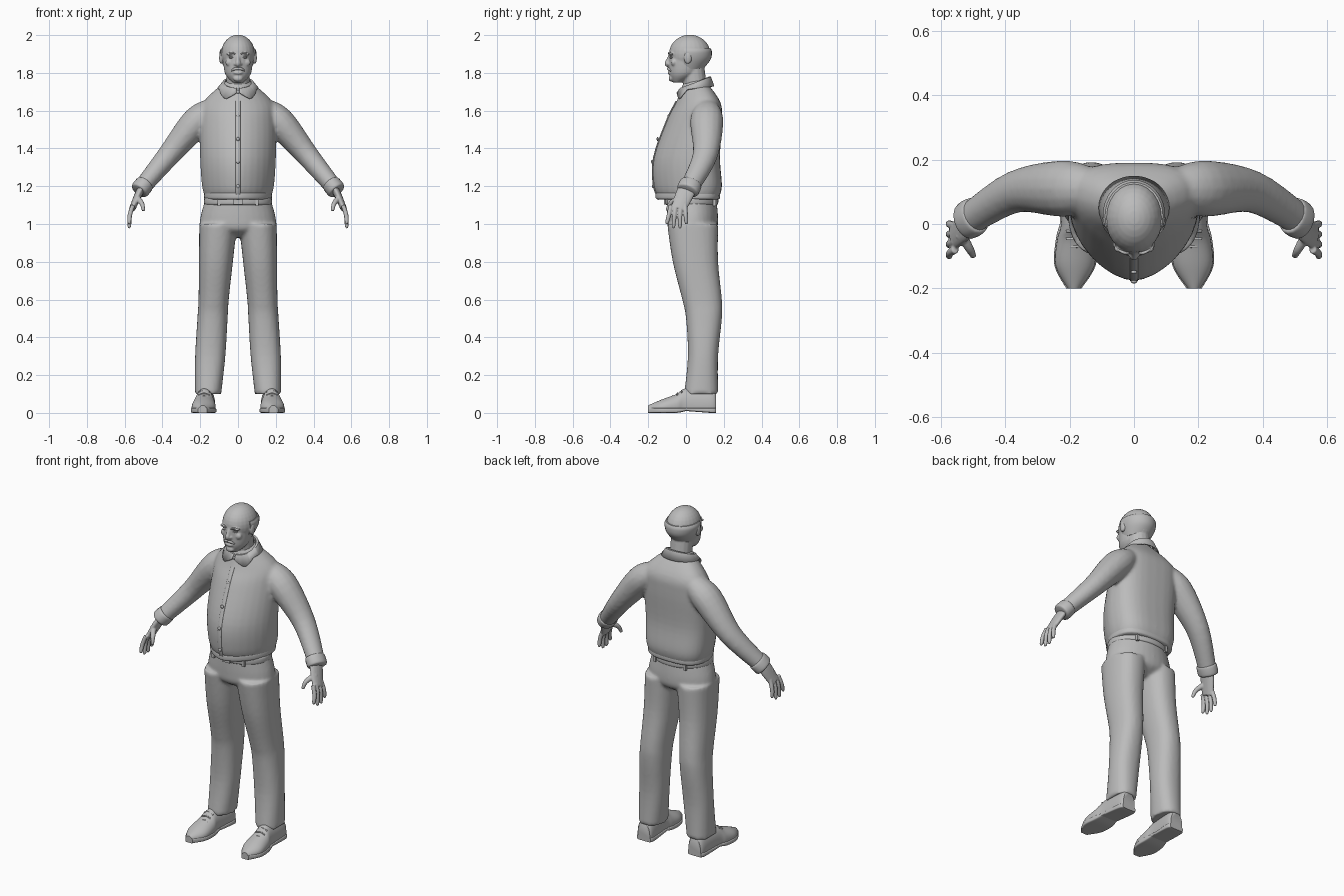
import bpy, bmesh
from math import sin, cos, pi, copysign
from mathutils import Vector, Matrix

if "Cube" in bpy.data.objects:
    bpy.data.objects.remove(bpy.data.objects["Cube"], do_unlink=True)

clay = bpy.data.materials.new("plain grey")
clay.use_nodes = True
clay.diffuse_color = (.5, .5, .5, 1)
clay.node_tree.nodes["Principled BSDF"].inputs["Base Color"].default_value = clay.diffuse_color


def smooth_rows(rows, steps=5):
    """Pass a smooth spline through rows of numbers."""
    result = []
    for i in range(len(rows) - 1):
        before, start = rows[max(i - 1, 0)], rows[i]
        end, after = rows[i + 1], rows[min(i + 2, len(rows) - 1)]
        for k in range(steps):
            t = k / steps
            result.append([
                b + t / 2 * (c - a + t * (2 * a - 5 * b + 4 * c - d + t * (3 * (b - c) + d - a)))
                for a, b, c, d in zip(before, start, end, after)])
    return result + [list(rows[-1])]


def skin(bm, rings):
    """Bridge closed rings of points and cap both ends."""
    loops = [[bm.verts.new(point) for point in ring] for ring in rings]
    for lower, upper in zip(loops, loops[1:]):
        for i in range(len(lower)):
            bm.faces.new((lower[i - 1], lower[i], upper[i], upper[i - 1]))
    bm.faces.new(loops[0])
    bm.faces.new(loops[-1])


def loft(bm, rows, near=2, far=2, wide=.5, centre=lambda t: 0, lengthwise=False, sides=32):
    """Rows are (position, half width, near edge, far edge) of rounded outlines."""
    rings = []
    for t, half, start, end in smooth_rows(rows):
        middle = start + (end - start) * wide
        ring = []
        for i in range(sides):
            c, s = cos(2 * pi * i / sides), sin(2 * pi * i / sides)
            power = 2 / (far if s > 0 else near)
            reach = end - middle if s > 0 else middle - start
            across = centre(t) + half * copysign(abs(c) ** power, c)
            along = middle + reach * copysign(abs(s) ** power, s)
            ring.append((across, t, along) if lengthwise else (across, along, t))
        rings.append(ring)
    skin(bm, rings)


def band(bm, bottom, top, half, front, back, edge=.008, **shape):
    """A raised strip around the body with softened edges."""
    loft(bm, [(bottom, half - edge, front + edge, back - edge),
              (bottom + edge, half, front, back), (top - edge, half, front, back),
              (top, half - edge, front + edge, back - edge)], **shape)


def tube(bm, rows, depth=1, sides=16):
    """Rows are (x, y, z, radius); depth stretches the section front to back."""
    rows = smooth_rows(rows)
    points = [Vector(row[:3]) for row in rows]
    rings = []
    for i, point in enumerate(points):
        ahead = points[min(i + 1, len(points) - 1)] - points[max(i - 1, 0)]
        across = ahead.cross(Vector((0, 1, 0))).normalized()
        along = across.cross(ahead).normalized() * depth
        angles = [2 * pi * k / sides for k in range(sides)]
        rings.append([point + rows[i][3] * (across * cos(a) + along * sin(a)) for a in angles])
    skin(bm, rings)


def ball(bm, centre, size):
    matrix = Matrix.Translation(centre) @ Matrix.Diagonal((*size, 1))
    bmesh.ops.create_uvsphere(bm, u_segments=24, v_segments=16, radius=1, matrix=matrix)


def block(bm, centre, size):
    matrix = Matrix.Translation(centre) @ Matrix.Diagonal((*size, 1))
    bmesh.ops.create_cube(bm, size=1, matrix=matrix)


def finish(name, bm, mirror=False, voxel=0, thickness=0):
    """Make the object; a voxel size fuses its pieces into one soft skin."""
    bmesh.ops.recalc_face_normals(bm, faces=bm.faces)
    mesh = bpy.data.meshes.new(name)
    bm.to_mesh(mesh)
    bm.free()
    mesh.materials.append(clay)
    obj = bpy.data.objects.new(name, mesh)
    bpy.context.collection.objects.link(obj)
    bpy.ops.object.select_all(action="DESELECT")
    obj.select_set(True)
    bpy.context.view_layer.objects.active = obj
    bpy.ops.object.shade_smooth_by_angle(angle=.8)
    if mirror:
        obj.modifiers.new("mirror", "MIRROR").use_mirror_merge = False
    if thickness:
        obj.modifiers.new("thickness", "SOLIDIFY").thickness = thickness
    if voxel:
        fuse = obj.modifiers.new("fuse", "REMESH")
        fuse.mode, fuse.voxel_size, fuse.use_smooth_shade = "VOXEL", voxel, True
        blend = obj.modifiers.new("blend", "SMOOTH")
        blend.factor, blend.iterations = .5, 3


# Shirt: torso with a keeled belly and flat back, fused with both sleeves
shirt_shape = dict(near=1.7, far=2.8, wide=.6)
torso = [(1.13, .17, -.14, .17), (1.2, .19, -.17, .19), (1.35, .2, -.17, .18),
         (1.55, .2, -.1, .19), (1.65, .18, -.05, .18), (1.76, .06, -.01, .1)]
elbow, wrist = Vector((.37, .1, 1.36)), Vector((.52, .01, 1.18))
bm = bmesh.new()
loft(bm, torso, **shirt_shape)
tube(bm, [(.13, .11, 1.61, .06), (.22, .11, 1.54, .08), (*elbow, .06), (*wrist, .045)], depth=1.1)
finish("shirt", bm, mirror=True, voxel=.01)

# Shirt hem and cuffs
bm = bmesh.new()
band(bm, 1.13, 1.17, .18, -.16, .18, **shirt_shape)
finish("shirt_hem", bm)
bm = bmesh.new()
cuff = [(*wrist.lerp(elbow, t), radius) for t, radius in ((.2, .04), (.17, .05), (0, .05), (-.04, .04))]
tube(bm, cuff, depth=1.2)
finish("cuffs", bm, mirror=True)

# Button strip and buttons follow the front of the torso
bm = bmesh.new()
tube(bm, [(0, front, z, .012) for z, half, front, back in torso[:-1]], depth=.4)
finish("placket", bm)
bm = bmesh.new()
for height in (1.2, 1.33, 1.45, 1.57, 1.7):
    nearest = min(smooth_rows(torso), key=lambda row: abs(row[0] - height))
    ball(bm, (0, nearest[2] - .004, height), (.01, .006, .01))
finish("buttons", bm)

# Collar: a folded strip around the neck that drops to two front points
bm = bmesh.new()
strip = []
for i in range(-24, 25):
    turn = i / 24
    x, y = sin(turn * 3.06), cos(turn * 3.06)
    point = max(0, 1 - abs(abs(turn) - .86) * 5)
    top = Vector((.07 * x, .05 + .07 * y, 1.75 + .03 * y))
    fold = top + Vector((x, y, 0)) * .012
    edge = Vector(((.11 + .03 * point) * x, .05 + .1 * y, 1.72 + .01 * y - .05 * point))
    stand = top - Vector((0, 0, .03))
    strip.append([bm.verts.new(p) for p in (stand, top, fold, edge)])
for this, following in zip(strip, strip[1:]):
    for k in range(3):
        bm.faces.new((this[k], following[k], following[k + 1], this[k + 1]))
finish("collar", bm, thickness=.007)

# Trousers: hips fused with two legs that lean outwards, knees forward
bm = bmesh.new()
loft(bm, [(.93, .1, -.03, .1), (.97, .19, -.09, .16), (1.03, .2, -.1, .17), (1.14, .17, -.1, .16)])
loft(bm, [(.1, .07, -.01, .17), (.3, .08, .01, .17), (.5, .08, 0, .19), (.6, .08, -.02, .19),
          (.8, .09, -.07, .17), (1, .1, -.1, .17)],
     near=2.3, far=2.3, centre=lambda z: .165 - .06 * z)
finish("trousers", bm, mirror=True, voxel=.01)

# Belt, belt loops and buckle
bm = bmesh.new()
band(bm, 1.1, 1.14, .18, -.11, .17)
finish("belt", bm)
bm = bmesh.new()
for x, y in ((.1, -.09), (.17, .03), (.1, .15)):
    block(bm, (x, y, 1.12), (.015, .015, .05))
finish("belt_loops", bm, mirror=True)
bm = bmesh.new()
block(bm, (0, -.11, 1.12), (.05, .015, .035))
finish("buckle", bm)

# Shoes: one outline gives the uppers, the soles and the heels
shoe = [(-.2, .02, .04), (-.13, .06, .07), (-.05, .06, .1), (0, .05, .13), (.13, .05, .13), (.16, .04, .11)]
shoe_centre = lambda y: .177 - .05 * y
bm = bmesh.new()
loft(bm, [(y, half, .01, top) for y, half, top in shoe],
     near=5, wide=.3, centre=shoe_centre, lengthwise=True)
finish("shoe_uppers", bm, mirror=True)
bm = bmesh.new()
welt = [(y, half + .004, .01 if y == 0 else 0, .027) for y, half, top in shoe]
for part in (welt[:4], welt[3:]):
    loft(bm, part, near=6, far=6, centre=shoe_centre, lengthwise=True)
finish("shoe_soles", bm, mirror=True)
bm = bmesh.new()
for i in range(3):
    y, z = -.07 + .024 * i, .09 + .014 * i
    tube(bm, [(.15, y, z - .01, .004), (.18, y, z, .004), (.21, y, z - .01, .004)])
finish("shoe_laces", bm, mirror=True)

# Hands: palm, four fingers and thumb fused together
bm = bmesh.new()
tube(bm, [(.51, .01, 1.19, .02), (.53, -.01, 1.15, .02), (.56, -.04, 1.08, .017)], depth=2.4)
for finger in range(4):
    root, tip = -.08 + .025 * finger, -.1 + .034 * finger
    end = 1 if finger in (0, 3) else .98
    tube(bm, [(.556, root, 1.1, .012), (.572, (root + tip) / 2, 1.05, .012),
              (.575, tip, end + .01, .01), (.572, tip, end, .006)])
tube(bm, [(.54, -.03, 1.14, .018), (.51, -.08, 1.11, .013), (.5, -.1, 1.07, .009)])
finish("hands", bm, mirror=True, voxel=.004)

# Head: skull, jaw, neck, nose, lips, brows, cheeks and ears fused together
bm = bmesh.new()
ball(bm, (0, .02, 1.9), (.09, .11, .102))
loft(bm, [(1.75, .03, -.07, -.02), (1.8, .07, -.09, .07), (1.9, .08, -.09, .1)])
tube(bm, [(0, .055, 1.68, .062), (0, .035, 1.83, .062)])
tube(bm, [(0, -.08, 1.9, .009), (0, -.094, 1.87, .01), (0, -.1, 1.85, .014), (0, -.09, 1.837, .01)])
ball(bm, (0, -.08, 1.77), (.025, .012, .016))
ball(bm, (0, -.088, 1.8), (.024, .01, .008))
ball(bm, (.014, -.09, 1.846), (.009, .01, .008))
ball(bm, (.037, -.078, 1.9), (.026, .013, .008))
ball(bm, (.045, -.064, 1.855), (.022, .016, .02))
ball(bm, (.09, .01, 1.88), (.01, .02, .033))
finish("head", bm, mirror=True, voxel=.005)

# Eyes, eyebrows and moustache
bm = bmesh.new()
ball(bm, (.035, -.077, 1.882), (.014, .01, .006))
finish("eyes", bm, mirror=True)
bm = bmesh.new()
tube(bm, [(.015, -.091, 1.9, .003), (.035, -.088, 1.907, .005), (.06, -.07, 1.9, .003)])
finish("eyebrows", bm, mirror=True)
bm = bmesh.new()
tube(bm, [(0, -.095, 1.823, .007), (.02, -.091, 1.82, .007), (.035, -.08, 1.81, .003)])
finish("moustache", bm, mirror=True)

# Hair: a low band around the sides and back, cut open at the temples
bm = bmesh.new()
loft(bm, [(1.82, .07, -.06, .09), (1.87, .09, -.08, .13), (1.91, .097, -.08, .137), (1.93, .09, -.08, .13)])
everything = bm.verts[:] + bm.edges[:] + bm.faces[:]
cut = bmesh.ops.bisect_plane(bm, geom=everything, plane_co=(0, -.01, 1.87),
                             plane_no=(0, -1, 0), clear_outer=True)
rim = [piece for piece in cut["geom_cut"] if isinstance(piece, bmesh.types.BMEdge)]
bmesh.ops.holes_fill(bm, edges=rim)
finish("hair", bm)
